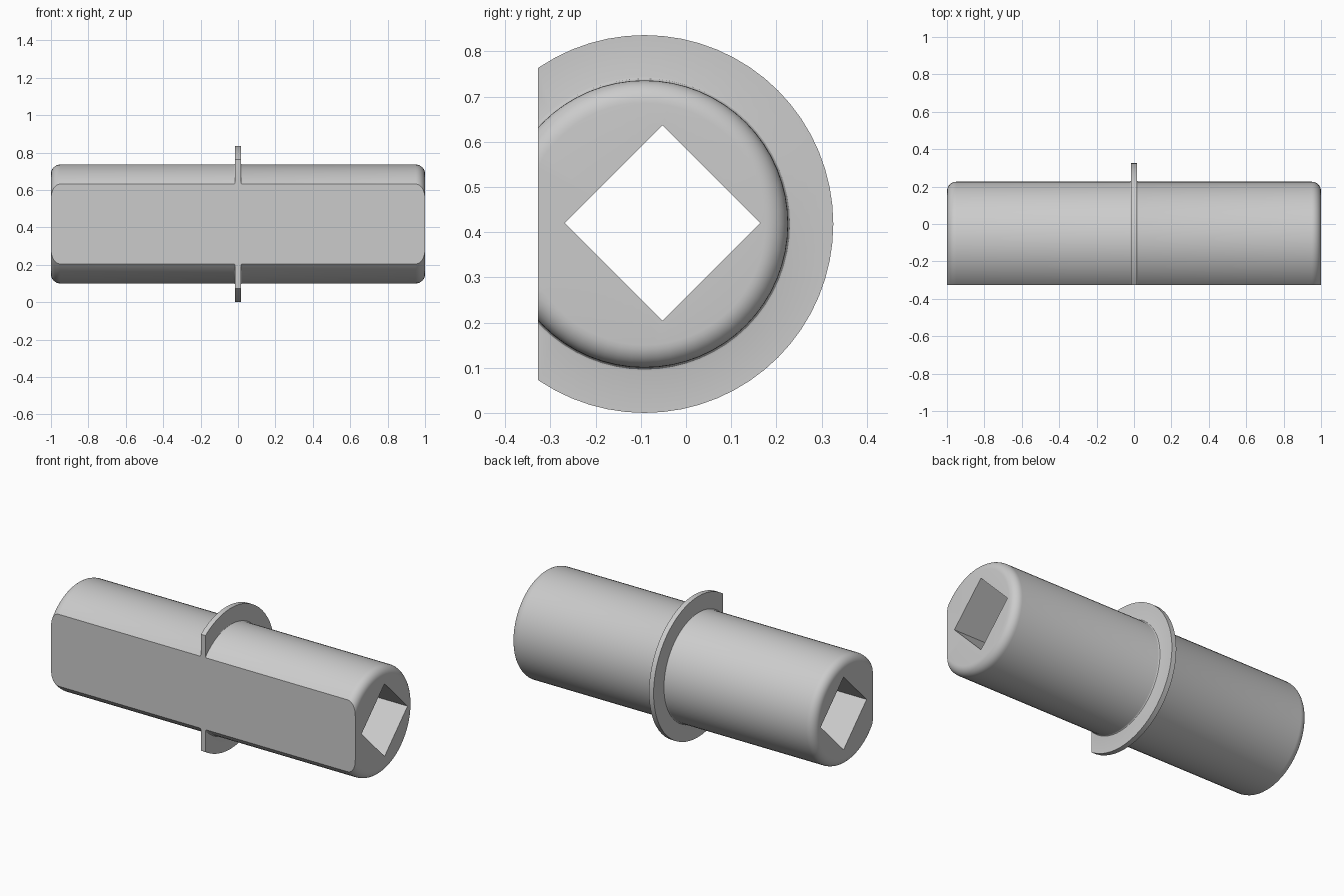
import bpy, bmesh, math
from mathutils import Matrix, Vector

if "Cube" in bpy.data.objects:
    bpy.data.objects.remove(bpy.data.objects["Cube"], do_unlink=True)

AXIS_Y, AXIS_Z = -0.092, 0.418
BODY_R, FLANGE_R = 0.318, 0.418
FILLET, ROOT, HALF_FLANGE = 0.05, 0.008, 0.015
FLAT_Y = -0.327

grey = bpy.data.materials.new("plain grey")
grey.use_nodes = True
colour = (0.6, 0.6, 0.6, 1)
grey.diffuse_color = colour
grey.node_tree.nodes["Principled BSDF"].inputs["Base Color"].default_value = colour


def make_object(name, bm):
    mesh = bpy.data.meshes.new(name)
    bmesh.ops.recalc_face_normals(bm, faces=bm.faces)
    bm.to_mesh(mesh)
    bm.free()
    mesh.materials.append(grey)
    obj = bpy.data.objects.new(name, mesh)
    bpy.context.collection.objects.link(obj)
    return obj


def arc(cx, cr, radius, start, end, steps):
    angles = [math.radians(start + (end - start) * i / steps) for i in range(steps + 1)]
    return [(cx + radius * math.cos(a), cr + radius * math.sin(a)) for a in angles]


# Half profile (x, radius) from the end cap to the flange rim, then mirrored
half = [(1, 0)]
half += arc(1 - FILLET, BODY_R - FILLET, FILLET, 0, 90, 8)
half += arc(HALF_FLANGE + ROOT, BODY_R + ROOT, ROOT, 270, 180, 3)
half += [(HALF_FLANGE, FLANGE_R)]
profile = half + [(-x, r) for x, r in reversed(half)]

# Round sleeve with its central flange, revolved about the long axis
bm = bmesh.new()
verts = [bm.verts.new((x, AXIS_Y, AXIS_Z + r)) for x, r in profile]
edges = [bm.edges.new(pair) for pair in zip(verts, verts[1:])]
bmesh.ops.spin(bm, geom=verts + edges, cent=(0, AXIS_Y, AXIS_Z), axis=(1, 0, 0),
               angle=math.tau, steps=64, use_duplicate=False)
bmesh.ops.remove_doubles(bm, verts=bm.verts, dist=0.0001)
sleeve = make_object("flanged_sleeve", bm)


def cut_box(name, centre, size, turn):
    bm = bmesh.new()
    matrix = (Matrix.Translation(centre) @ Matrix.Rotation(turn, 4, "X")
              @ Matrix.Diagonal((*size, 1)))
    bmesh.ops.create_cube(bm, size=1, matrix=matrix)
    cutter = make_object(name, bm)
    cutter.hide_render = True
    cutter.hide_set(True)
    mod = sleeve.modifiers.new(name, "BOOLEAN")
    mod.operation, mod.solver, mod.object = "DIFFERENCE", "EXACT", cutter
    return cutter


# Flat front side and the diamond-shaped through hole
side = 0.216 * math.sqrt(2)
cutters = [
    cut_box("flat_side_cutter", Vector((0, FLAT_Y - 0.5, AXIS_Z)), (3, 1, 2), 0),
    cut_box("square_hole_cutter", Vector((0, -0.052, 0.42)), (3, side, side), math.pi / 4),
]

# Apply the cuts, then discard the cutters
bpy.context.view_layer.objects.active = sleeve
sleeve.select_set(True)
for mod in list(sleeve.modifiers):
    bpy.ops.object.modifier_apply(modifier=mod.name)
for cutter in cutters:
    bpy.data.objects.remove(cutter, do_unlink=True)
bpy.ops.object.shade_smooth_by_angle(angle=math.radians(30))
